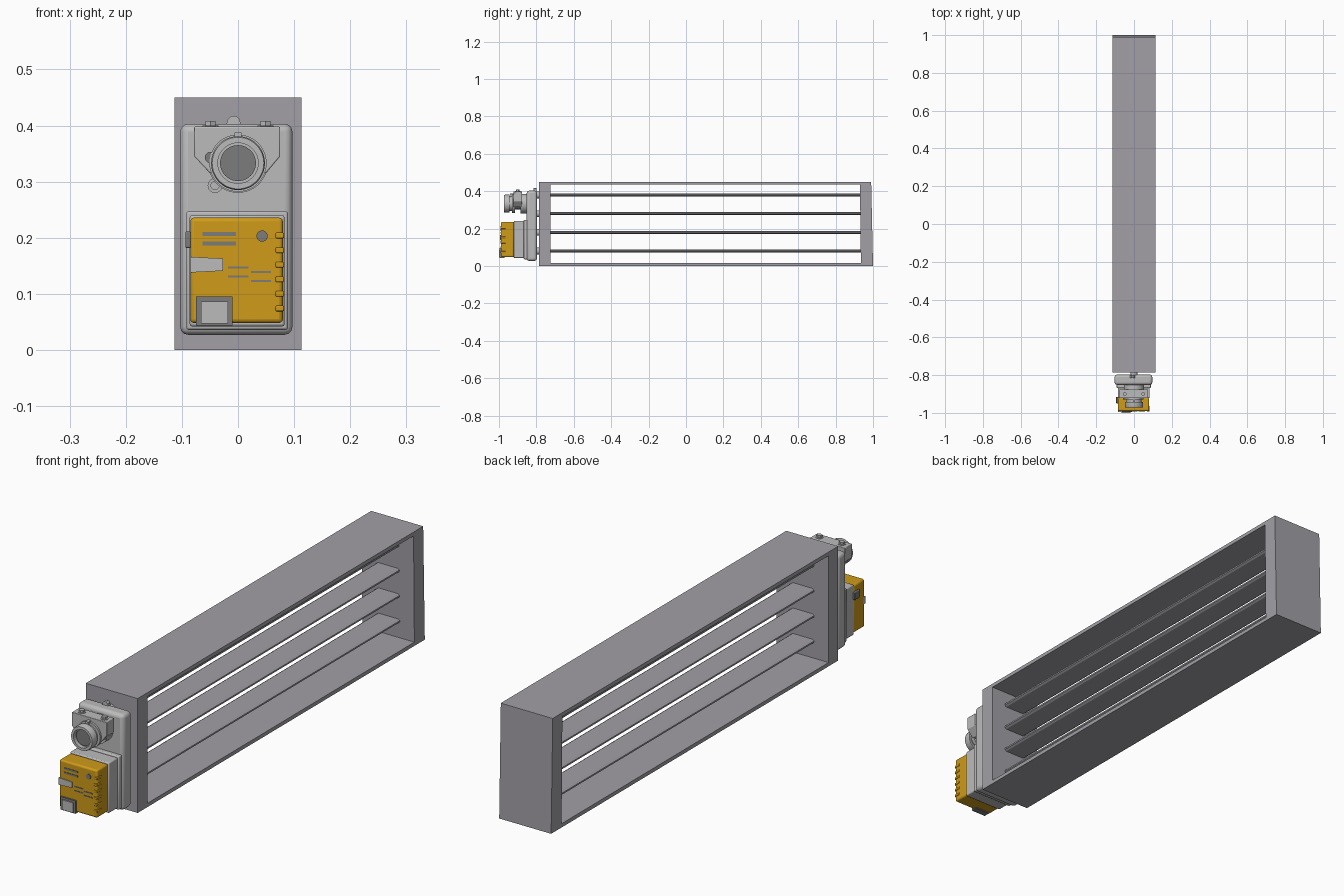
import bpy, bmesh, math
from mathutils import Vector

if "Cube" in bpy.data.objects:
    bpy.data.objects.remove(bpy.data.objects["Cube"])


def mat(name, col):
    m = bpy.data.materials.new(name)
    m.diffuse_color = (*col, 1)
    m.use_nodes = True
    m.node_tree.nodes["Principled BSDF"].inputs["Base Color"].default_value = m.diffuse_color
    return m


FRAME = mat("frame_grey", (0.36, 0.35, 0.38))
LIGHT = mat("light_grey", (0.5, 0.5, 0.5))
DARK = mat("dark_grey", (0.2, 0.2, 0.2))
AMBER = mat("amber", (0.62, 0.33, 0.01))


def finish(bm, name, m, bevel=0, seg=2, smooth=False):
    bmesh.ops.recalc_face_normals(bm, faces=bm.faces)
    me = bpy.data.meshes.new(name)
    bm.to_mesh(me)
    bm.free()
    ob = bpy.data.objects.new(name, me)
    bpy.context.collection.objects.link(ob)
    me.materials.append(m)
    if bevel:
        b = ob.modifiers.new("bevel", "BEVEL")
        b.width, b.segments, b.limit_method = bevel, seg, "ANGLE"
    if smooth or bevel:
        bpy.ops.object.select_all(action="DESELECT")
        ob.select_set(True)
        bpy.context.view_layer.objects.active = ob
        bpy.ops.object.shade_smooth_by_angle(angle=math.radians(35))
    return ob


def prism(name, pts, y0, y1, m, **kw):
    """Extrude an (x, z) outline from y0 to y1."""
    bm = bmesh.new()
    a = [bm.verts.new((x, y0, z)) for x, z in pts]
    b = [bm.verts.new((x, y1, z)) for x, z in pts]
    bm.faces.new(a)
    bm.faces.new(b)
    n = len(pts)
    for i in range(n):
        j = (i + 1) % n
        bm.faces.new((a[i], a[j], b[j], b[i]))
    return finish(bm, name, m, **kw)


def box(name, x0, x1, y0, y1, z0, z1, m, **kw):
    return prism(name, [(x0, z0), (x1, z0), (x1, z1), (x0, z1)], y0, y1, m, **kw)


def turned(name, x, z, prof, m, n=32):
    """Revolve a (radius, y) profile about a y axis through (x, z)."""
    bm = bmesh.new()
    rings = []
    for r, y in prof:
        rings.append([bm.verts.new((x + r * math.cos(2 * math.pi * i / n), y,
                                    z + r * math.sin(2 * math.pi * i / n))) for i in range(n)])
    for p, q in zip(rings, rings[1:]):
        for i in range(n):
            j = (i + 1) % n
            bm.faces.new((p[i], p[j], q[j], q[i]))
    bm.faces.new(rings[0])
    bm.faces.new(rings[-1])
    return finish(bm, name, m, smooth=True)


def disc(name, x, z, r, y0, y1, m, n=32):
    return turned(name, x, z, [(r, y0), (r, y1)], m, n)


# duct frame: rectangular ring, open through x, far end slightly slanted
bm = bmesh.new()
outer = [(-0.785, 0), (1.0, 0), (0.99, 0.45), (-0.785, 0.45)]
inner = [(-0.725, 0.015), (0.935, 0.015), (0.93, 0.435), (-0.725, 0.435)]
V = [[[bm.verts.new((x, y, z)) for y, z in loop] for loop in (outer, inner)] for x in (-0.113, 0.113)]
for i in range(4):
    j = (i + 1) % 4
    for s in V:
        bm.faces.new((s[0][i], s[0][j], s[1][j], s[1][i]))
    for k in (0, 1):
        bm.faces.new((V[0][k][i], V[0][k][j], V[1][k][j], V[1][k][i]))
finish(bm, "duct_frame", FRAME)

# damper blades
for i in range(4):
    z = 0.08 + 0.1 * i
    pts = [(-0.05, z - 0.003), (-0.042, z - 0.008), (0.042, z - 0.008), (0.05, z - 0.003),
           (0.05, z + 0.003), (0.042, z + 0.008), (-0.042, z + 0.008), (-0.05, z + 0.003)]
    prism("blade_%d" % (i + 1), pts, -0.73, 0.936, FRAME)

# actuator back housing, with spacers to the frame
box("back_housing", -0.103, 0.097, -0.852, -0.797, 0.027, 0.403, LIGHT, bevel=0.014, seg=3)
for i, z in enumerate((0.08, 0.18, 0.28, 0.38)):
    disc("spacer_%d" % (i + 1), 0, z, 0.018, -0.80, -0.783, LIGHT, 24)
prism("top_lug", [(-0.022, 0.395), (0.006, 0.395), (0.003, 0.412), (-0.004, 0.417),
                  (-0.012, 0.417), (-0.019, 0.41)], -0.815, -0.80, LIGHT)

# actuator base and coloured cover
box("cover_flange", -0.092, 0.089, -0.868, -0.845, 0.036, 0.247, LIGHT, bevel=0.004)
box("cover_base", -0.086, 0.083, -0.921, -0.86, 0.042, 0.24, LIGHT, bevel=0.004)
box("cover", -0.085, 0.08, -0.99, -0.92, 0.048, 0.236, AMBER, bevel=0.007, seg=3)
box("side_latch", -0.094, -0.084, -0.95, -0.915, 0.182, 0.211, DARK, bevel=0.002)

# ribs along the cover's right edge
for i in range(6):
    z = 0.074 + 0.026 * i
    box("cover_rib_%d" % (i + 1), 0.067, 0.082, -0.992, -0.964, z - 0.005, z + 0.005, AMBER, bevel=0.002)

# raised marks on the cover face
for i, (x0, x1, z) in enumerate(((-0.063, -0.004, 0.207), (-0.063, -0.004, 0.19), (-0.018, 0.019, 0.147),
                                 (-0.018, 0.019, 0.131), (0.023, 0.059, 0.139), (0.023, 0.059, 0.123))):
    h = 0.0035 if i < 2 else 0.002
    box("face_bar_%d" % (i + 1), x0, x1, -0.992, -0.985, z - h, z + h, DARK)
disc("face_button", 0.043, 0.203, 0.01, -0.993, -0.985, DARK, 24)
prism("face_tag", [(-0.085, 0.138), (-0.027, 0.141), (-0.027, 0.163), (-0.085, 0.166)], -0.994, -0.98, LIGHT)

# terminal box at the lower left of the cover
box("terminal_frame", -0.075, -0.01, -0.996, -0.97, 0.044, 0.095, DARK)
box("terminal_lid", -0.066, -0.018, -1.0, -0.99, 0.047, 0.086, LIGHT)

# shaft clamp: block, neck and collar
prism("clamp_block", [(-0.078, 0.398), (-0.078, 0.345), (-0.05, 0.315), (0.05, 0.315),
                      (0.075, 0.345), (0.075, 0.398)], -0.922, -0.876, LIGHT, bevel=0.002)
turned("clamp_neck", 0, 0.333, [(0.053, -0.885), (0.053, -0.845)], LIGHT, 48)
turned("clamp_collar", 0, 0.333, [(0.032, -0.955), (0.036, -0.955), (0.036, -0.972), (0.046, -0.972),
                                  (0.048, -0.968), (0.048, -0.943), (0.04, -0.943), (0.04, -0.92)], LIGHT, 48)
turned("collar_rim", 0, 0.333, [(0.051, -0.93), (0.051, -0.915)], LIGHT, 48)
disc("shaft_end", 0, 0.333, 0.032, -0.96, -0.86, DARK, 40)
box("collar_key", -0.006, 0.006, -0.94, -0.915, 0.376, 0.388, LIGHT)

# clamp bolts standing upright
for x in (-0.049, 0.049):
    side = "left" if x < 0 else "right"
    for tag, r, z0, z1, n in (("washer", 0.014, 0.396, 0.400, 24), ("bolt", 0.010, 0.399, 0.408, 6)):
        bm = bmesh.new()
        bmesh.ops.create_cone(bm, cap_ends=True, segments=n, radius1=r, radius2=r, depth=z1 - z0)
        bmesh.ops.translate(bm, verts=bm.verts, vec=Vector((x, -0.90, (z0 + z1) / 2)))
        finish(bm, "%s_clamp_%s" % (side, tag), LIGHT, smooth=True)

# release button and stop pin beside the clamp
disc("release_button", -0.041, 0.293, 0.013, -0.875, -0.845, LIGHT, 24)
disc("release_button_cap", -0.041, 0.293, 0.008, -0.878, -0.87, LIGHT, 24)
disc("stop_pin", -0.049, 0.343, 0.01, -0.928, -0.90, DARK, 24)
